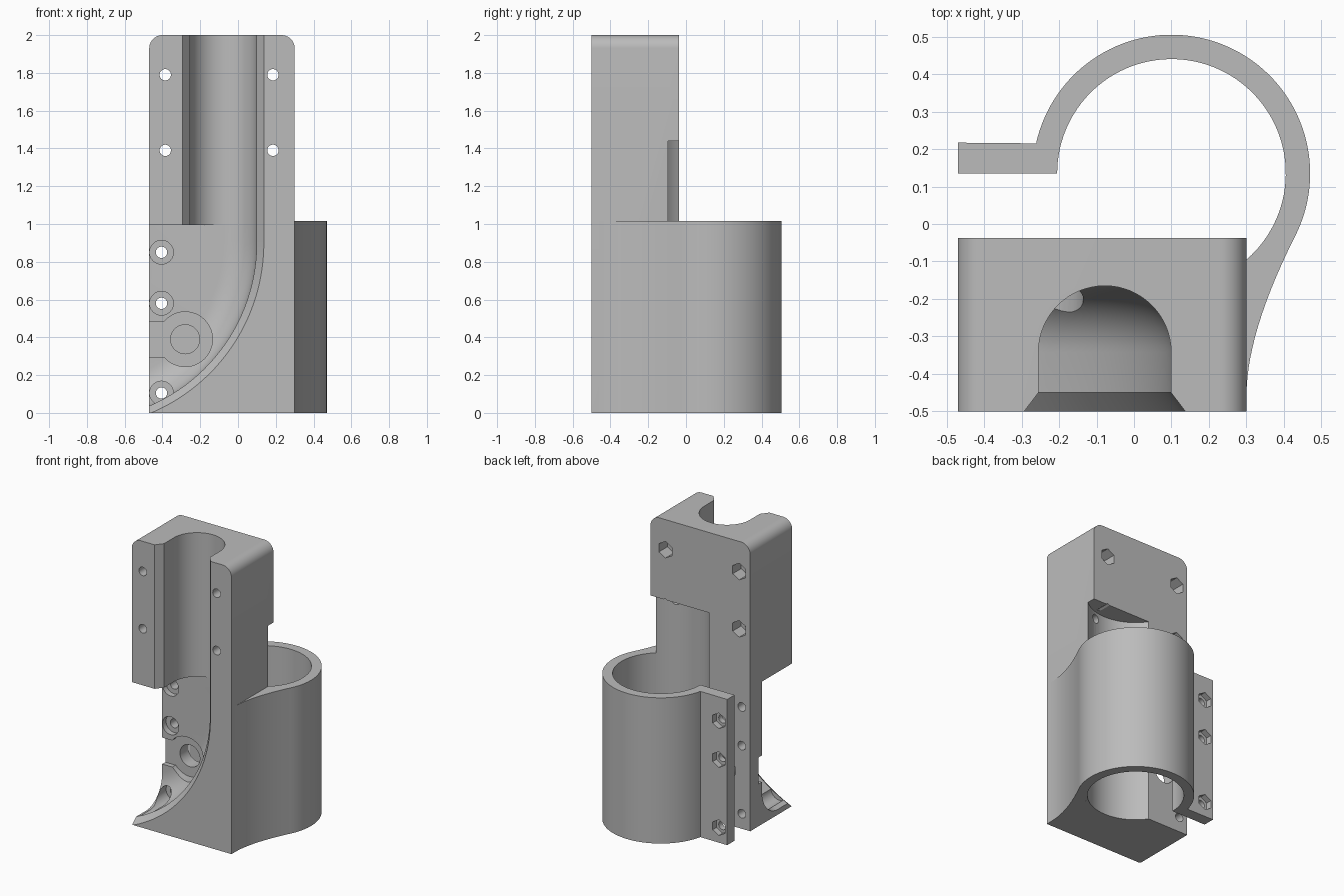
import bpy, bmesh, math
from mathutils import Vector

if "Cube" in bpy.data.objects:
    bpy.data.objects.remove(bpy.data.objects["Cube"])

grey = bpy.data.materials.new("light_grey")
grey.diffuse_color = (0.5, 0.5, 0.5, 1)
grey.use_nodes = True
grey.node_tree.nodes["Principled BSDF"].inputs["Base Color"].default_value = grey.diffuse_color


def arc(cx, cy, r, a0, a1, n):
    """Points on an arc, angles in degrees."""
    return [(cx + r * math.cos(math.radians(a0 + (a1 - a0) * i / n)),
             cy + r * math.sin(math.radians(a0 + (a1 - a0) * i / n))) for i in range(n + 1)]


def loft(name, rings):
    """Closed solid through a series of equal cross-sections."""
    bm = bmesh.new()
    loops = [[bm.verts.new(p) for p in ring] for ring in rings]
    n = len(loops[0])
    for a, b in zip(loops, loops[1:]):
        for i in range(n):
            j = (i + 1) % n
            bm.faces.new((a[i], a[j], b[j], b[i]))
    bm.faces.new(loops[0][::-1])
    bm.faces.new(loops[-1])
    bmesh.ops.recalc_face_normals(bm, faces=bm.faces)
    mesh = bpy.data.meshes.new(name)
    bm.to_mesh(mesh)
    bm.free()
    mesh.materials.append(grey)
    ob = bpy.data.objects.new(name, mesh)
    bpy.context.collection.objects.link(ob)
    return ob


def prism_z(name, pts, z0, z1):
    return loft(name, [[(x, y, z) for x, y in pts] for z in (z0, z1)])


def prism_y(name, pts, y0, y1):
    return loft(name, [[(x, y, z) for x, z in pts] for y in (y0, y1)])


def bore(x, z, r, y0, y1, sides=32):
    """Round or hexagonal cutter running front to back."""
    return prism_y("cutter", arc(x, z, r, 90, 450 - 360 / sides, sides - 1), y0, y1)


def cut(ob, cutter):
    mod = ob.modifiers.new("cut", 'BOOLEAN')
    mod.operation = 'DIFFERENCE'
    mod.solver = 'EXACT'
    mod.object = cutter
    bpy.context.view_layer.objects.active = ob
    bpy.ops.object.modifier_apply(modifier=mod.name)
    bpy.data.objects.remove(cutter)


def smooth(ob):
    bpy.ops.object.select_all(action='DESELECT')
    ob.select_set(True)
    bpy.context.view_layer.objects.active = ob
    bpy.ops.object.shade_smooth_by_angle(angle=math.radians(25))


L, R, FRONT, BACK = -0.47, 0.30, -0.50, -0.037
CX, CY = 0.10, 0.135              # clamp axis
CLAMP_TOP = 1.017

# Main block with rounded top corners
outline = [(L, 0), (R, 0)] + arc(R - 0.07, 1.93, 0.07, 0, 90, 10) \
    + arc(L + 0.07, 1.93, 0.07, 90, 180, 10)
block = prism_y("main_block", outline, FRONT, BACK)

# Clamp bore continuing up into the back of the block
cut(block, prism_z("cutter", arc(CX, CY, 0.305, 0, 355, 71), -0.1, 1.44))

# Straight upper channel with chamfered mouth
U, FLOOR_C, MID = 0.177, -0.342, -0.078
half = arc(0, FLOOR_C, U, 90, 0, 16) + [(U, -0.45), (0.291, -0.6)]
channel = half + [(-x, y) for x, y in half[:0:-1]]
cut(block, prism_z("cutter", [(MID + u, y) for u, y in channel], 0.995, 2.1))

# Curved lower channel, open to the left
wide = half + [(-0.7, -0.6), (-0.7, FLOOR_C + U)]
PX, PZ = -0.84, 0.90              # bend centre
rings = [[(MID + u, y, 0.995) for u, y in wide]]
for i in range(31):
    a = math.radians(-80 * i / 30)
    rings.append([(PX + (MID + u - PX) * math.cos(a), y,
                   PZ + (MID + u - PX) * math.sin(a)) for u, y in wide])
cut(block, loft("cutter", rings))

# Round seat with side slot and through hole
cut(block, bore(-0.28, 0.39, 0.145, -0.30, -0.13, 48))
cut(block, prism_y("cutter", [(-0.6, 0.295), (-0.39, 0.295), (-0.39, 0.48), (-0.6, 0.48)],
                   -0.30, -0.13))
cut(block, bore(-0.28, 0.39, 0.077, -0.3, 0.0))

# Upper screw holes with nut pockets at the back
for x in (-0.385, 0.185):
    for z in (1.79, 1.39):
        cut(block, bore(x, z, 0.03, -0.6, 0.1))
        cut(block, bore(x, z, 0.058, -0.13, 0.0, 6))

# Clamp band: tab, ring and blended flank
outer = arc(CX, CY, 0.37, 167.5, -27, 72)
p0, p1, p2 = Vector(outer[-1]), Vector((R, -0.29)), Vector((R, -0.46))
flank = [tuple((1 - t) ** 2 * p0 + 2 * t * (1 - t) * p1 + t * t * p2)
         for t in [i / 14 for i in range(1, 15)]]
inner = arc(CX, CY, 0.305, -49, 180, 72)
band = prism_z("clamp_band", [(L, 0.135), (L, 0.217)] + outer + flank + inner, 0, CLAMP_TOP)

# Clamp screw holes: counterbored in the block, nut pockets in the tab
for z in (0.85, 0.58, 0.105):
    cut(block, bore(-0.405, z, 0.03, -0.45, 0.0))
    cut(block, bore(-0.405, z, 0.063, -0.30 if z > 0.2 else -0.45, -0.125))
    cut(band, bore(-0.405, z, 0.03, 0.1, 0.3))
    cut(band, bore(-0.405, z, 0.055, 0.175, 0.3, 6))

smooth(block)
smooth(band)
